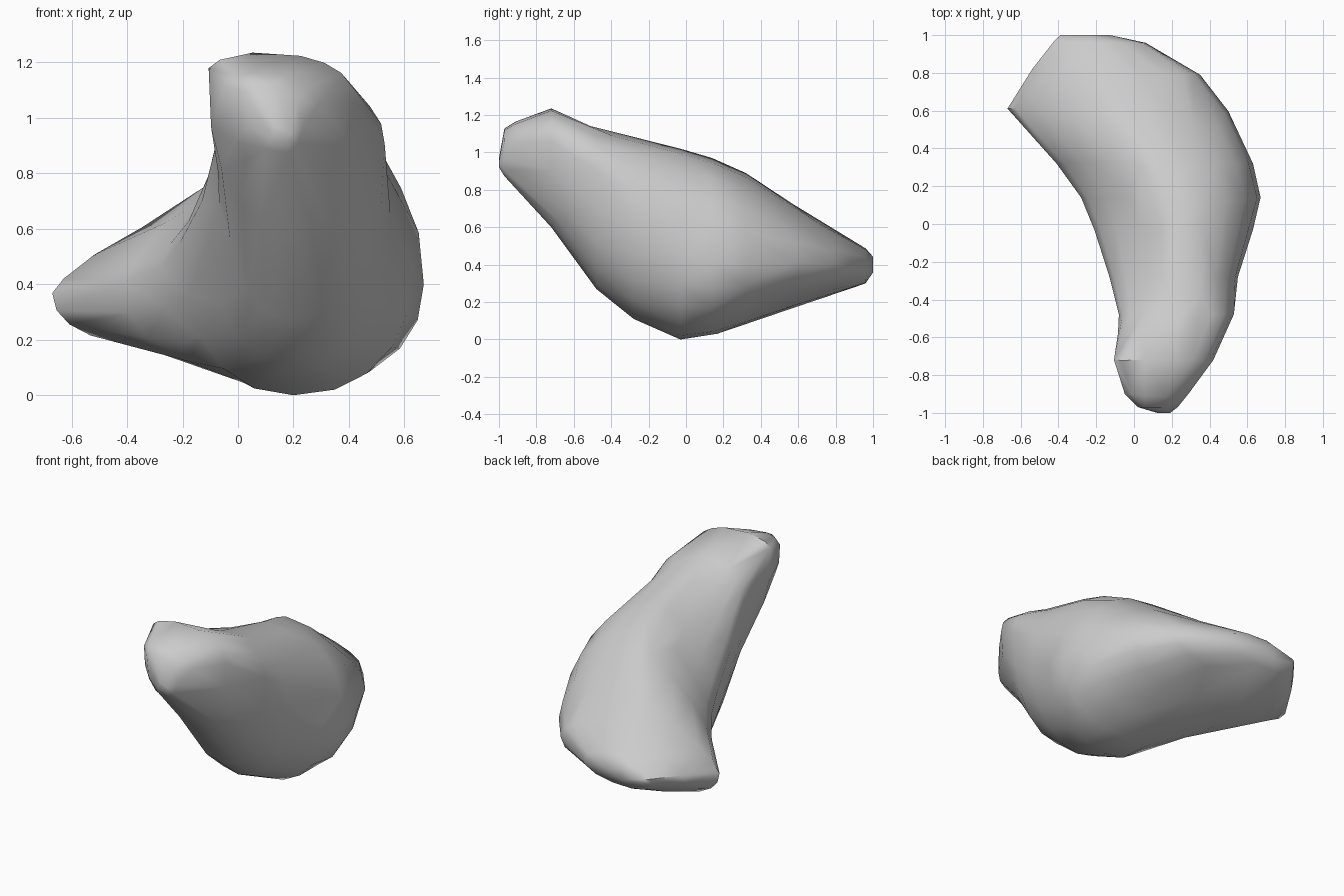
import bpy, bmesh, math

# Cross-sections: y, left x, right x, bottom z, top z, x of top, x of bottom, z of left, z of right
SECTIONS = [
    (-1.00, 0.12, 0.19, 0.92, 0.97, 0.15, 0.16, 0.95, 0.94),
    (-0.97, 0.02, 0.23, 0.87, 1.13, 0.06, 0.17, 1.06, 0.98),
    (-0.90, -0.05, 0.29, 0.80, 1.17, 0.08, 0.17, 1.10, 1.01),
    (-0.72, -0.11, 0.42, 0.60, 1.235, 0.10, 0.18, 1.16, 1.06),
    (-0.58, -0.085, 0.48, 0.41, 1.17, 0.18, 0.19, 1.02, 0.98),
    (-0.48, -0.08, 0.53, 0.27, 1.13, 0.22, 0.20, 0.90, 0.90),
    (-0.28, -0.13, 0.55, 0.11, 1.08, 0.24, 0.20, 0.70, 0.65),
    (-0.03, -0.21, 0.63, 0.00, 1.02, 0.22, 0.20, 0.55, 0.45),
    (0.14, -0.28, 0.67, 0.025, 0.97, 0.18, 0.18, 0.46, 0.40),
    (0.32, -0.41, 0.63, 0.08, 0.89, 0.12, 0.05, 0.41, 0.40),
    (0.50, -0.57, 0.55, 0.145, 0.77, 0.01, -0.15, 0.38, 0.41),
    (0.61, -0.67, 0.49, 0.18, 0.70, -0.08, -0.30, 0.37, 0.41),
    (0.79, -0.56, 0.35, 0.24, 0.585, -0.17, -0.30, 0.39, 0.40),
    (0.96, -0.43, 0.06, 0.30, 0.49, -0.20, -0.25, 0.40, 0.40),
    (1.00, -0.39, -0.14, 0.36, 0.44, -0.25, -0.26, 0.40, 0.40),
]
SIDES = 20


def ring(y, x0, x1, z0, z1, xt, xb, zl, zr):
    """Closed lopsided oval made of four quarter arcs; the upper left flattens into a slope."""
    slope = min(max((y + 0.6) / 0.5, 0), 1)
    pts = []
    for i in range(SIDES):
        a = 2 * math.pi * i / SIDES
        c, s = math.cos(a), math.sin(a)
        upper_left = c < 0 and s > 0
        p = 2 / (2.2 - 0.9 * slope) if upper_left else 2 / 2.2
        u, v = abs(c) ** p, abs(s) ** p
        xm = xt if s >= 0 else xb
        zm = zr if c >= 0 else zl
        x = xm + u * (x1 - xm if c >= 0 else x0 - xm)
        z = zm + v * (z1 - zm if s >= 0 else z0 - zm)
        pts.append((x, y, z))
    return pts


# Curved bean-shaped stone body, lofted along y
bm = bmesh.new()
rings = [[bm.verts.new(p) for p in ring(*s)] for s in SECTIONS]
for a, b in zip(rings, rings[1:]):
    for i in range(SIDES):
        j = (i + 1) % SIDES
        bm.faces.new((a[i], a[j], b[j], b[i]))
bm.faces.new(rings[0])
bm.faces.new(rings[-1])
bmesh.ops.recalc_face_normals(bm, faces=bm.faces)

mesh = bpy.data.meshes.new("curved_stone")
bm.to_mesh(mesh)
bm.free()
stone = bpy.data.objects.new("curved_stone", mesh)
bpy.context.collection.objects.link(stone)

# Soft shading over irregular low-poly facets
bpy.context.view_layer.objects.active = stone
stone.select_set(True)
facets = stone.modifiers.new("facets", "DECIMATE")
facets.ratio = 0.6
bpy.ops.object.modifier_apply(modifier=facets.name)
bpy.ops.object.shade_smooth_by_angle(angle=math.radians(50))
